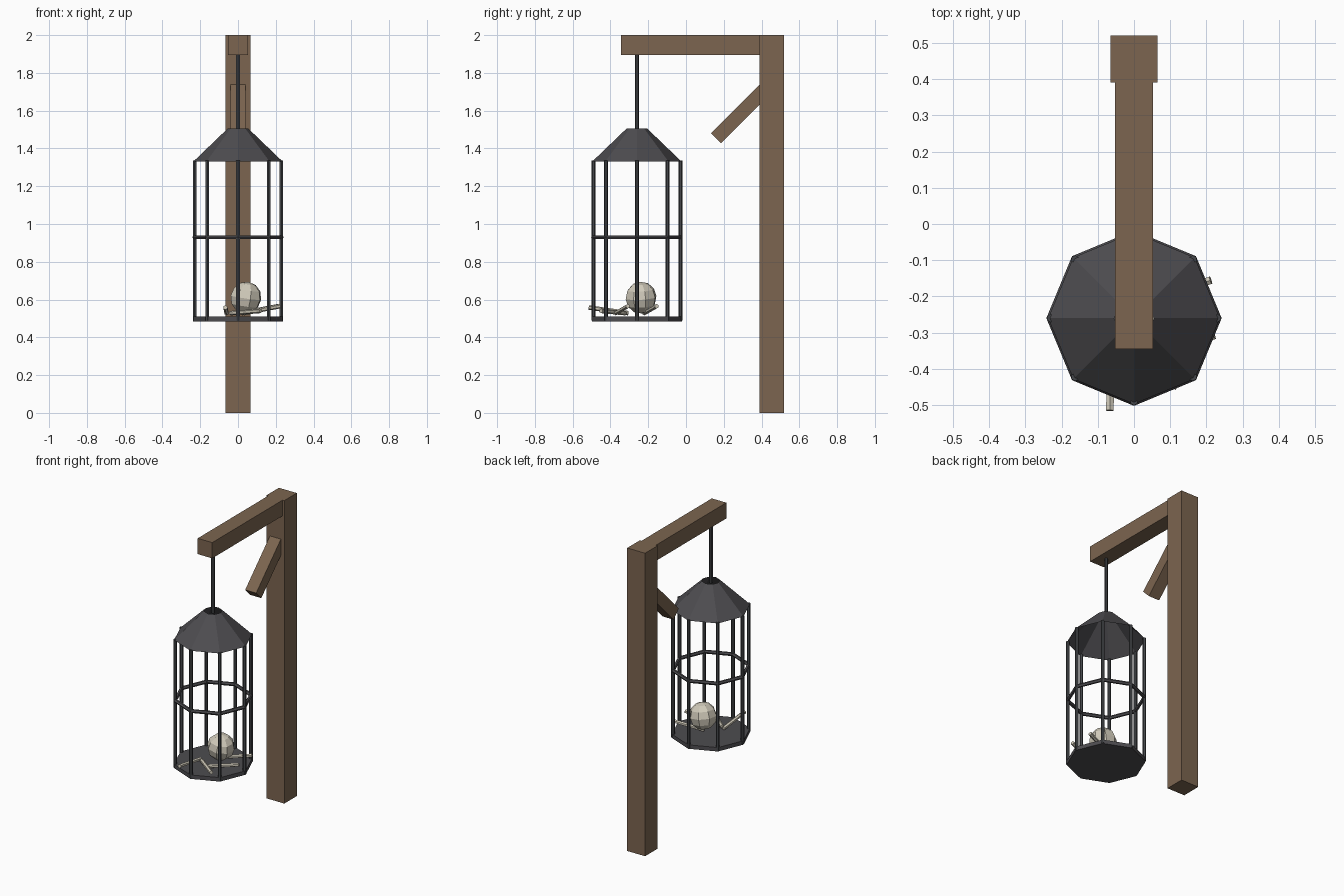
import bpy
import math
from mathutils import Vector

if "Cube" in bpy.data.objects:
    bpy.data.objects.remove(bpy.data.objects["Cube"], do_unlink=True)


def material(name, rgb):
    mat = bpy.data.materials.new(name)
    mat.use_nodes = True
    colour = (*rgb, 1)
    mat.diffuse_color = colour
    mat.node_tree.nodes["Principled BSDF"].inputs["Base Color"].default_value = colour
    return mat


wood = material("brown wood", (0.2, 0.13, 0.08))
iron = material("dark iron", (0.075, 0.073, 0.08))
bar_iron = material("bar iron", (0.058, 0.062, 0.068))
bone = material("pale bone", (0.63, 0.59, 0.49))

CAGE_Y = -0.26
CAGE_R = 0.23
SIDES = 8


def finish(name, mat):
    obj = bpy.context.object
    obj.name = name
    obj.data.materials.clear()
    obj.data.materials.append(mat)
    return obj


def box(name, centre, size, mat, tilt=0):
    bpy.ops.mesh.primitive_cube_add(size=1, location=centre, rotation=(tilt, 0, 0))
    obj = finish(name, mat)
    obj.scale = size
    return obj


def rod(name, start, end, radius, mat, sides=6):
    a, b = Vector(start), Vector(end)
    turn = (b - a).to_track_quat('Z', 'Y').to_euler()
    bpy.ops.mesh.primitive_cylinder_add(vertices=sides, radius=radius, depth=(b - a).length,
                                        location=(a + b) / 2, rotation=turn)
    return finish(name, mat)


def corner(i, radius, z):
    angle = math.tau * i / SIDES
    return (radius * math.cos(angle), CAGE_Y + radius * math.sin(angle), z)


# Wooden gallows: post, beam and diagonal brace
box("post", (0, 0.455, 1), (0.13, 0.13, 2), wood)
box("beam", (0, 0.0275, 1.948), (0.106, 0.745, 0.104), wood)
box("brace", (0, 0.29, 1.585), (0.08, 0.37, 0.076), wood, math.radians(45))

# Hanging rod
rod("hanging_rod", (0, CAGE_Y, 1.49), (0, CAGE_Y, 1.91), 0.011, bar_iron)

# Cage roof: open cone with a hole at the top
bpy.ops.mesh.primitive_cone_add(vertices=SIDES, radius1=0.237, radius2=0.055, depth=0.175,
                                end_fill_type='NOTHING', location=(0, CAGE_Y, 1.4175),
                                rotation=(0, 0, math.pi / 4))
finish("cage_roof", iron)

# Cage floor
bpy.ops.mesh.primitive_cylinder_add(vertices=SIDES, radius=0.238, depth=0.026,
                                    location=(0, CAGE_Y, 0.498), rotation=(0, 0, math.pi / 4))
finish("cage_floor", iron)

# Upright bars on the corners
for i in range(SIDES):
    rod(f"cage_bar_{i + 1}", corner(i, CAGE_R, 0.49), corner(i, CAGE_R, 1.335), 0.011, bar_iron)

# Middle hoop
bpy.ops.mesh.primitive_torus_add(major_segments=SIDES, minor_segments=6, major_radius=CAGE_R,
                                 minor_radius=0.012, location=(0, CAGE_Y, 0.93))
finish("cage_hoop", iron)

# Skull, a faceted ball
bpy.ops.mesh.primitive_uv_sphere_add(segments=8, ring_count=6, radius=0.085,
                                     location=(0.042, -0.238, 0.61), rotation=(0.1, 0.12, 0.3))
finish("skull", bone)

# Loose bones scattered on the floor
bones = [
    ((-0.067, -0.515, 0.558), (-0.06, -0.305, 0.528)),
    ((-0.04, -0.32, 0.528), (0.12, -0.45, 0.54)),
    ((0.03, -0.372, 0.528), (0.222, -0.308, 0.565)),
    ((0.02, -0.22, 0.528), (0.212, -0.155, 0.565)),
]
for i, (start, end) in enumerate(bones):
    rod(f"loose_bone_{i + 1}", start, end, 0.012, bone)
